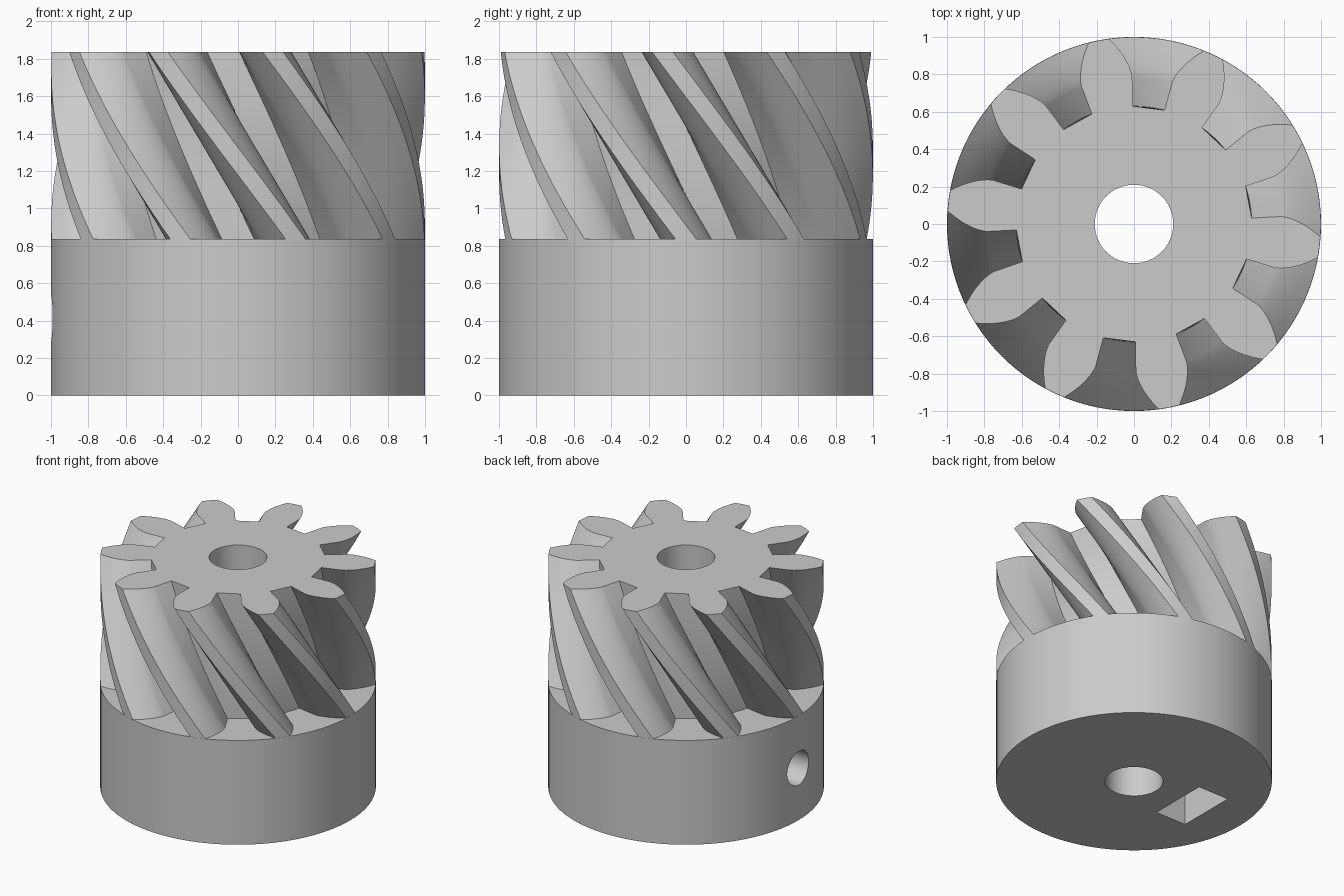
import bpy, bmesh, math
from math import radians, sin, cos, sqrt, atan

if "Cube" in bpy.data.objects:
    bpy.data.objects.remove(bpy.data.objects["Cube"])

TEETH = 10
BASE_H, TOP = 0.835, 1.835
R_ROOT, R_BASE, R_TIP = 0.63, 0.785, 0.999
HALF_ROOT = radians(10.1)      # half the tooth angle below the involute
TWIST = radians(-43.2)         # helix turn from bottom to top
LAYERS = 24

grey = bpy.data.materials.new("light_grey")
grey.diffuse_color = (0.6, 0.6, 0.6, 1)
grey.use_nodes = True
grey.node_tree.nodes["Principled BSDF"].inputs["Base Color"].default_value = grey.diffuse_color


def half_tooth():
    """(radius, half angle) pairs from root to tip: radial flank, then involute."""
    pts = [(R_ROOT, HALF_ROOT)]
    for i in range(8):
        r = R_BASE + (R_TIP - R_BASE) * (i / 7) ** 1.5
        t = sqrt((r / R_BASE) ** 2 - 1)
        pts.append((r, HALF_ROOT - (t - atan(t))))
    return pts


def gear_outline():
    side = half_tooth()
    tip = side[-1]
    out = []
    for k in range(TEETH):
        c = 2 * math.pi * k / TEETH
        out += [(r, c - a) for r, a in side]
        out.append((tip[0], c))
        out += [(r, c + a) for r, a in reversed(side)]
    return out


def make_helical_gear():
    bm = bmesh.new()
    outline = gear_outline()
    rings = []
    for j in range(LAYERS + 1):
        f = j / LAYERS
        z = BASE_H + (TOP - BASE_H) * f
        rings.append([bm.verts.new((r * cos(a + TWIST * f), r * sin(a + TWIST * f), z))
                      for r, a in outline])
    n = len(outline)
    for lo, hi in zip(rings, rings[1:]):
        for i in range(n):
            k = (i + 1) % n
            bm.faces.new((lo[i], lo[k], hi[k], hi[i]))
    bm.faces.new(rings[-1])
    bm.faces.new(rings[0][::-1])
    me = bpy.data.meshes.new("helical_gear")
    bm.to_mesh(me)
    bm.free()
    ob = bpy.data.objects.new("helical_gear", me)
    bpy.context.collection.objects.link(ob)
    return ob


def cylinder(name, r, h, loc, rot=(0, 0, 0), sides=64):
    bpy.ops.mesh.primitive_cylinder_add(vertices=sides, radius=r, depth=h,
                                        location=loc, rotation=rot)
    bpy.context.object.name = name
    return bpy.context.object


def box(name, size, loc):
    bpy.ops.mesh.primitive_cube_add(size=1, location=loc)
    ob = bpy.context.object
    ob.name = name
    ob.scale = size
    return ob


def boolean(target, tool, op):
    mod = target.modifiers.new(op.lower(), 'BOOLEAN')
    mod.operation, mod.object, mod.solver = op, tool, 'EXACT'
    bpy.context.view_layer.update()
    bpy.ops.object.select_all(action='DESELECT')
    bpy.context.view_layer.objects.active = target
    target.select_set(True)
    bpy.ops.object.modifier_apply(modifier=mod.name)
    bpy.data.objects.remove(tool)


# Hub with the helical teeth standing on it
pinion = cylinder("pinion_gear", 1.0, BASE_H, (0, 0, BASE_H / 2), sides=120)
boolean(pinion, make_helical_gear(), 'UNION')

# Shaft bore, set screw hole and nut slot
boolean(pinion, cylinder("shaft_bore", 0.21, 3, (0, 0, 1)), 'DIFFERENCE')
boolean(pinion, cylinder("screw_hole", 0.135, 1.2, (-0.6, 0, 0.415),
                         (0, math.pi / 2, 0), 40), 'DIFFERENCE')
boolean(pinion, box("nut_slot", (0.27, 0.48, 1.3), (-0.55, 0, 0)), 'DIFFERENCE')

pinion.data.materials.clear()
pinion.data.materials.append(grey)
for p in pinion.data.polygons:
    p.material_index = 0
bpy.ops.object.select_all(action='DESELECT')
pinion.select_set(True)
bpy.context.view_layer.objects.active = pinion
bpy.ops.object.shade_smooth_by_angle(angle=radians(30))
